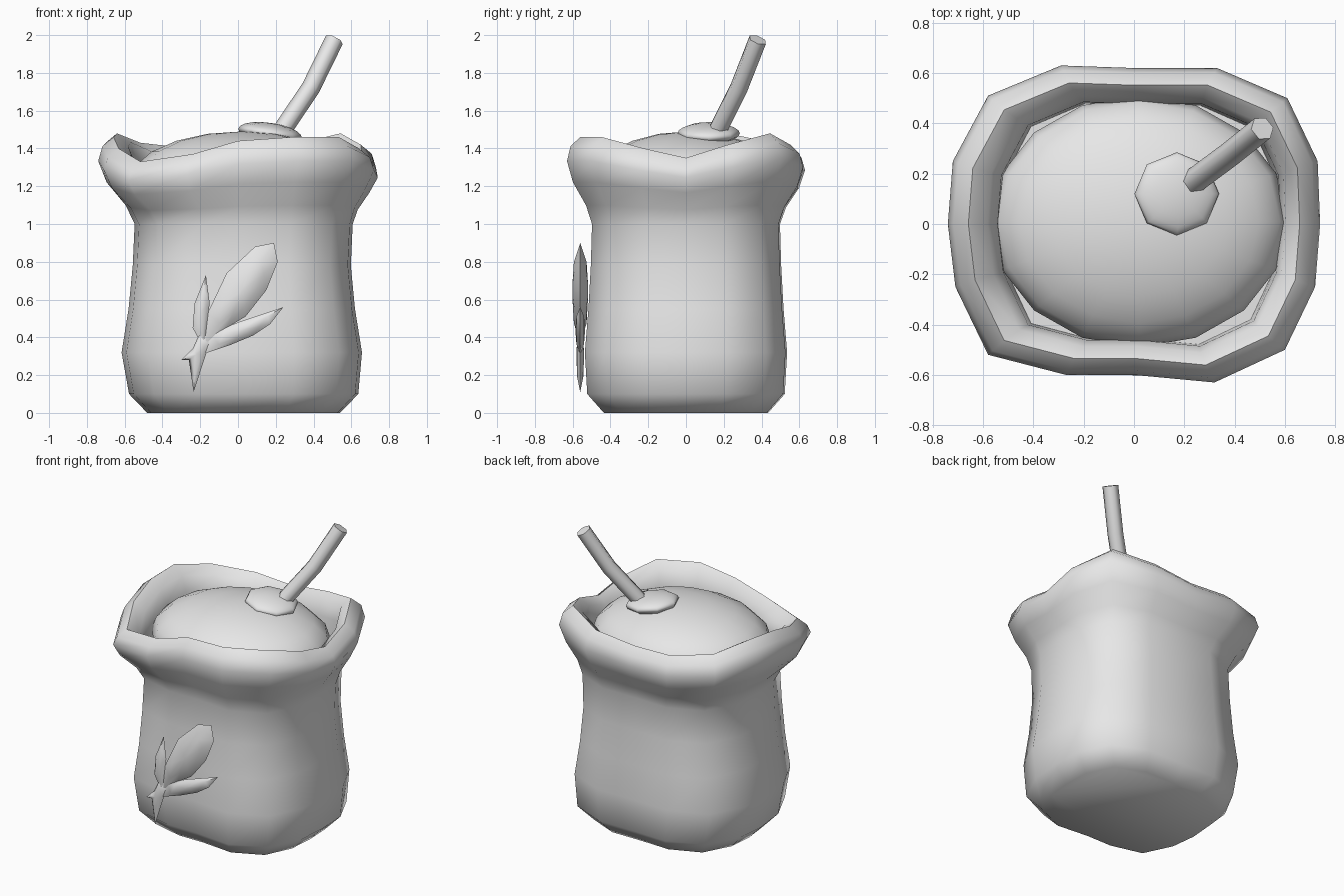
import bpy, bmesh, math
from mathutils import Vector

if "Cube" in bpy.data.objects:
    bpy.data.objects.remove(bpy.data.objects["Cube"])

clay = bpy.data.materials.new("light grey")
clay.diffuse_color = (.8, .8, .8, 1)
clay.use_nodes = True
clay.node_tree.nodes["Principled BSDF"].inputs["Base Color"].default_value = (.8, .8, .8, 1)


def finish(name, bm, angle):
    bmesh.ops.recalc_face_normals(bm, faces=bm.faces)
    mesh = bpy.data.meshes.new(name)
    bm.to_mesh(mesh)
    bm.free()
    mesh.materials.append(clay)
    obj = bpy.data.objects.new(name, mesh)
    bpy.context.collection.objects.link(obj)
    bpy.ops.object.select_all(action="DESELECT")
    obj.select_set(True)
    bpy.context.view_layer.objects.active = obj
    bpy.ops.object.shade_smooth_by_angle(angle=math.radians(angle))
    return obj


def loft(name, rings, angle, cap_start=True, cap_end=True):
    """Skin a list of equal point rings."""
    bm = bmesh.new()
    loops = [[bm.verts.new(p) for p in ring] for ring in rings]
    for a, b in zip(loops, loops[1:]):
        n = len(a)
        for i in range(n):
            j = (i + 1) % n
            bm.faces.new((a[i], a[j], b[j], b[i]))
    if cap_start:
        bm.faces.new(loops[0])
    if cap_end:
        bm.faces.new(loops[-1])
    return finish(name, bm, angle)


# Sack: wavy rim outline as (x, y, crest height), lofted through levels
rim = [(.74, 0, 1.35), (.73, .25, 1.42), (.61, .5, 1.48), (.33, .62, 1.42),
       (0, .62, 1.39), (-.29, .63, 1.4), (-.58, .51, 1.43), (-.72, .25, 1.48),
       (-.74, 0, 1.46), (-.71, -.25, 1.4), (-.58, -.52, 1.33), (-.27, -.6, 1.37),
       (0, -.6, 1.44), (.32, -.63, 1.46), (.6, -.5, 1.46), (.72, -.25, 1.4)]
mean = sum(p[2] for p in rim) / len(rim)

# height, share of rim wave, x scale, y scale, x shift
levels = [(0, 0, .69, .69, .03), (.1, 0, .82, .83, .03), (.32, 0, .86, .85, .02),
          (.55, 0, .81, .82, .02), (.78, 0, .78, .8, .02), (1, 0, .78, .79, .03),
          (1.09, .2, .83, .84, .02), (1.2, .5, .94, .95, 0), (1.3, .8, 1, 1, 0),
          (1.37, 1, .97, .97, 0), (mean, 1, .89, .89, 0), (1.37, 1, .8, .81, .01),
          (1.28, .8, .76, .77, .02), (1.1, 0, .74, .76, .02)]
loft("sack", [[(x * sx + dx, y * sy, z + wave * (crest - mean)) for x, y, crest in rim]
              for z, wave, sx, sy, dx in levels], 65)


def dome(name, centre, size, segments, tilt=0):
    """Rounded mound made from a flattened sphere."""
    bm = bmesh.new()
    bmesh.ops.create_uvsphere(bm, u_segments=segments, v_segments=10, radius=1)
    obj = finish(name, bm, 60)
    obj.location = centre
    obj.scale = size
    obj.rotation_euler = (0, tilt, 0)
    return obj


dome("filling", (.02, .01, 1.23), (.59, .5, .26), 16)
dome("straw_collar", (.17, .12, 1.48), (.17, .165, .055), 8, .15)

# Bent six-sided straw
path = [Vector(p) for p in ((.19, .13, 1.42), (.25, .18, 1.52), (.385, .28, 1.72), (.51, .38, 1.975))]
rings = []
for i, p in enumerate(path):
    along = (path[min(i + 1, 3)] - path[max(i - 1, 0)]).normalized()
    side = along.cross(Vector((0, 0, 1))).normalized()
    up = side.cross(along)
    angles = [math.tau * k / 6 for k in range(6)]
    rings.append([p + .05 * (side * math.cos(a) + up * math.sin(a)) for a in angles])
loft("straw", rings, 62)


def leaf(name, outline, depth):
    """Pillow-shaped leaf on the front, thin along its outline."""
    n = len(outline)
    cx = sum(p[0] for p in outline) / n
    cz = sum(p[1] for p in outline) / n
    steps = [(.1, -1), (.6, -.8), (1, 0), (.6, .8), (.1, 1)]
    loft(name, [[(cx + (x - cx) * s, -.56 + d * depth, cz + (z - cz) * s)
                 for x, z in outline] for s, d in steps], 70)


# Sprig emblem
leaf("large_leaf", [(-.18, .36), (-.16, .53), (-.06, .74), (.09, .88), (.19, .9),
                    (.21, .8), (.15, .65), (.04, .51), (-.06, .45)], .042)
leaf("right_leaf", [(-.19, .31), (-.14, .42), (0, .48), (.12, .52), (.24, .56),
                    (.17, .47), (.08, .41), (-.04, .36)], .025)
leaf("left_leaf", [(-.18, .34), (-.24, .45), (-.23, .58), (-.17, .73), (-.15, .58)], .022)
leaf("stem", [(-.17, .31), (-.235, .11), (-.26, .28), (-.3, .28), (-.27, .31),
              (-.24, .34), (-.19, .45), (-.15, .37)], .02)
